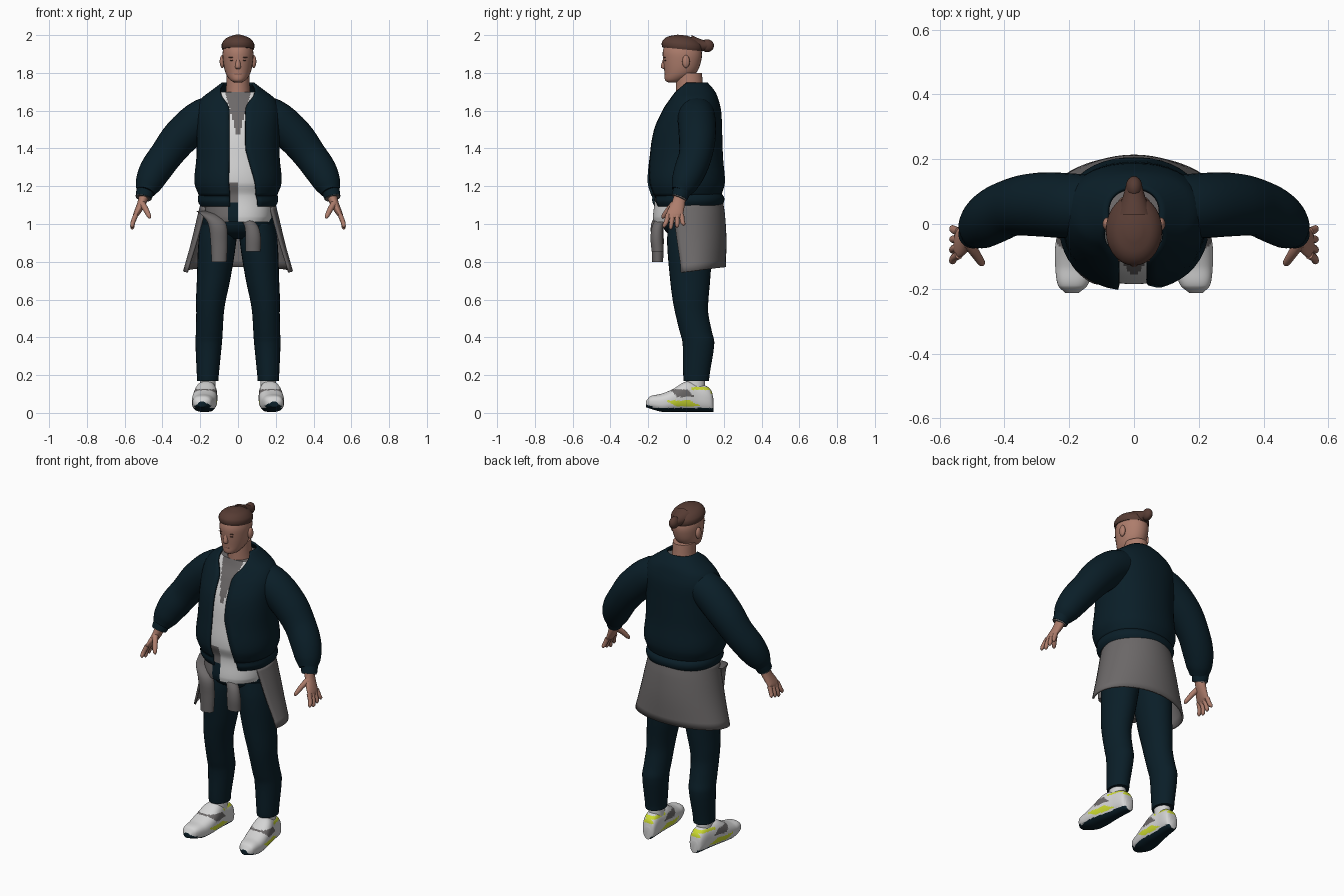
import bpy, bmesh, math
from mathutils import Vector

if "Cube" in bpy.data.objects:
    bpy.data.objects.remove(bpy.data.objects["Cube"], do_unlink=True)


def material(name, red, green, blue):
    mat = bpy.data.materials.new(name)
    mat.use_nodes = True
    mat.diffuse_color = (red, green, blue, 1)
    shader = mat.node_tree.nodes["Principled BSDF"]
    shader.inputs["Base Color"].default_value = mat.diffuse_color
    shader.inputs["Roughness"].default_value = 0.9
    return mat


NAVY = material("dark navy", .003, .013, .021)
WHITE = material("off white", .66, .66, .66)
GREY = material("warm grey", .15, .14, .14)
SKIN = material("skin", .42, .205, .15)
HAIR = material("brown hair", .095, .045, .034)
LIP = material("lip", .28, .12, .09)
LIME = material("lime yellow", .6, .7, .03)
DARK = material("dark brown", .04, .02, .015)

# Section planes: (width direction, depth direction)
ACROSS, BACK, UP = Vector((1, 0, 0)), Vector((0, 1, 0)), Vector((0, 0, 1))
LEVEL = (ACROSS, BACK)
UPRIGHT = (ACROSS, UP)
SIDES = (("left", 1), ("right", -1))


def spline(keys, steps):
    """Smooth sections between the keys, paced by the distance between centres."""
    pace = [0]
    for a, b in zip(keys, keys[1:]):
        pace.append(pace[-1] + math.dist(a[:3], b[:3]))
    points = [Vector(key) for key in keys]
    last = len(points) - 1

    def slope(i):
        low, high = max(i - 1, 0), min(i + 1, last)
        return (points[high] - points[low]) / (pace[high] - pace[low])

    for i in range(last):
        gap = pace[i + 1] - pace[i]
        for step in range(steps):
            s = step / steps
            blend = s * s * (3 - 2 * s)
            bend = slope(i) * (1 - s) - slope(i + 1) * s
            yield points[i].lerp(points[i + 1], blend) + bend * (gap * s * (1 - s))
    yield points[last]


def finish(obj):
    bpy.ops.object.select_all(action="DESELECT")
    obj.select_set(True)
    bpy.context.view_layer.objects.active = obj
    bpy.ops.object.shade_smooth_by_angle(angle=math.radians(50))


def loft(name, keys, *mats, plane=None, ratio=1, side=1, steps=4, count=28,
         power=1, paint=None, opening=None):
    """Skin over sections (x, y, z, half width[, half depth]); an opening leaves a cloth shell."""
    if len(keys[0]) == 4:
        keys = [(*key, key[3] * ratio) for key in keys]
    rings = list(spline(keys, steps))
    centres = [Vector(ring[:3]) for ring in rings]
    bm = bmesh.new()
    rows = []
    for i, (centre, ring) in enumerate(zip(centres, rings)):
        if plane:
            wide, deep = plane
        else:
            along = (centres[min(i + 1, len(rings) - 1)] - centres[max(i - 1, 0)]).normalized()
            deep = (BACK - along * BACK.dot(along)).normalized()
            wide = deep.cross(along)
        start, end = opening(centre.z) if opening else (0, 0)
        row = []
        for k in range(count + 1 if opening else count):
            angle = start + (math.tau + end - start) * k / count
            s, c = math.sin(angle), -math.cos(angle)
            p = (centre + wide * ring[3] * math.copysign(abs(s) ** power, s)
                 + deep * ring[4] * math.copysign(abs(c) ** power, c))
            row.append(bm.verts.new((p.x * side, p.y, p.z)))
        rows.append(row)
    for a, b in zip(rows, rows[1:]):
        for k in range(count):
            j = (k + 1) % len(a)
            bm.faces.new((a[k], a[j], b[j], b[k]))
    if not opening:
        bm.faces.new(rows[0])
        bm.faces.new(rows[-1])
    bmesh.ops.recalc_face_normals(bm, faces=bm.faces[:])
    mesh = bpy.data.meshes.new(name)
    for mat in mats:
        mesh.materials.append(mat)
    if paint:
        for face in bm.faces:
            face.material_index = mats.index(paint(face.calc_center_median()))
    bm.to_mesh(mesh)
    bm.free()
    obj = bpy.data.objects.new(name, mesh)
    bpy.context.collection.objects.link(obj)
    finish(obj)
    if opening:
        cloth = obj.modifiers.new("cloth", "SOLIDIFY")
        cloth.thickness, cloth.offset = .012, 0


def column(name, profile, *mats, plane=LEVEL, **options):
    """Centred loft from (height, depth, half width)."""
    loft(name, [(0, y, z, r) for z, y, r in profile], *mats, plane=plane, **options)


def blob(name, location, scale, mat):
    bpy.ops.mesh.primitive_uv_sphere_add(segments=20, ring_count=12, location=location)
    obj = bpy.context.object
    obj.name, obj.scale = name, scale
    obj.data.materials.append(mat)
    finish(obj)


# Head, face and hair
column("neck", [(1.62, .03, .075), (1.71, .02, .064), (1.8, .015, .06)], SKIN, ratio=1.15)
column("head", [(1.75, -.07, .02), (1.76, -.06, .04), (1.8, -.03, .066), (1.87, -.02, .08),
                (1.92, -.02, .08), (1.97, -.02, .06), (1.98, -.02, .03)], SKIN, ratio=1.27)
column("nose", [(1.88, -.11, .009), (1.83, -.118, .015), (1.82, -.11, .01)], SKIN)
blob("lips", (0, -.107, 1.795), (.022, .007, .007), LIP)
for label, s in SIDES:
    blob(label + "_eye", (s * .031, -.109, 1.866), (.011, .006, .004), DARK)
    blob(label + "_brow", (s * .033, -.112, 1.882), (.017, .005, .003), HAIR)
    blob(label + "_ear", (s * .083, 0, 1.86), (.014, .02, .034), SKIN)
column("hair_cap", [(1.925, -.02, .084), (1.94, -.02, .087), (1.96, -.02, .083), (1.985, -.02, .06),
                    (2, -.02, .02)], HAIR, plane=(ACROSS, BACK - UP / 10), ratio=1.25)
column("hair_tail", [(1.95, .03, .055), (1.945, .08, .036), (1.945, .12, .024)], HAIR, plane=UPRIGHT, ratio=.9)
blob("hair_bun", (0, .112, 1.944), (.026, .036, .034), HAIR)

# One torso shape (height, depth, half width, half depth) serves shirt and jacket
TORSO = [(1.15, 0, .2, .18), (1.22, 0, .225, .2), (1.35, 0, .215, .19), (1.5, .01, .215, .175),
         (1.6, .03, .215, .15), (1.66, .04, .19, .125), (1.7, .04, .14, .108), (1.745, .035, .08, .075)]


def torso(inset):
    return [(0, y, z, w - inset, d - inset) for z, y, w, d in TORSO]


def front_opening(z):
    neck = 50 * max(z - 1.6, 0) ** 2
    return .15 + neck + 1.2 * max(1.4 - z, 0), -.18 - neck


def shirt_paint(p):
    if p.z > 1.45 and abs(p.x) < (p.z - 1.45) / 3.6:
        return GREY
    if p.x < 0 and p.z < 1.22:
        return NAVY if p.x > -.05 and p.z < 1.11 else GREY
    return WHITE


loft("shirt", [(0, 0, 1.01, .17, .172), (0, 0, 1.04, .18, .175), *torso(.015)[:-1]], WHITE, GREY, NAVY,
     plane=LEVEL, steps=12, count=144, power=.9, paint=shirt_paint)
loft("jacket_body", torso(0), NAVY, plane=LEVEL, count=40, power=.9, opening=front_opening)
column("jacket_hem", [(1.095, .01, .192), (1.12, .01, .206), (1.14, .01, .206), (1.16, 0, .2)], NAVY,
       ratio=.9, count=40, power=.9, opening=front_opening)

# Arms: sleeve, cuff, palm, fingers and thumb
for label, s in SIDES:
    loft(label + "_sleeve", [(.06, .05, 1.595, .09), (.18, .055, 1.565, .1), (.3, .06, 1.465, .098),
                             (.38, .05, 1.365, .088), (.44, .02, 1.28, .084), (.475, -.01, 1.21, .07),
                             (.49, -.03, 1.17, .05)], NAVY, side=s)
    loft(label + "_cuff", [(.49, -.02, 1.18, .048), (.5, -.035, 1.14, .043)], NAVY, side=s)
    loft(label + "_cuff_trim", [(.499, -.033, 1.145, .041), (.501, -.037, 1.136, .04)], GREY, side=s)
    loft(label + "_palm", [(.495, -.03, 1.16, .027, .031), (.51, -.04, 1.11, .023, .035),
                           (.54, -.06, 1.05, .015, .044), (.55, -.06, 1.03, .008, .038)], SKIN, side=s)
    for k, name in enumerate(("index", "middle", "ring", "little")):
        y = -.095 + k * .024
        fan = -.02 + k * .01
        tip = .97 + .01 * abs(k - 1)
        loft(f"{label}_{name}_finger", [(.54, y, 1.05, .013), (.556, y + fan / 2, 1.01, .012),
                                        (.56, y + fan, tip + .01, .01), (.56, y + fan, tip, .003)],
             SKIN, side=s, count=12)
    loft(label + "_thumb", [(.51, -.06, 1.11, .018), (.49, -.09, 1.08, .015), (.47, -.12, 1.04, .011),
                            (.465, -.125, 1.03, .004)], SKIN, side=s, count=12)

# Trousers
column("trouser_hips", [(1.12, .01, .175), (1.03, .01, .188), (.96, .02, .17), (.92, .02, .08)], NAVY, ratio=.75)
for label, s in SIDES:
    loft(label + "_trouser_leg", [(.1, .02, 1, .095), (.11, .02, .9, .1), (.13, .022, .7, .088), (.143, .024, .6, .079),
                                  (.148, .03, .53, .073), (.152, .052, .43, .071), (.155, .066, .37, .07),
                                  (.16, .055, .2, .058), (.16, .055, .17, .056)],
         NAVY, plane=LEVEL, ratio=1.2, side=s)


# Overshirt tied round the waist
def drape_opening(z):
    edge = 1.25 - .6 * max(z - .8, 0)
    return edge, -edge


loft("tied_drape", [(0, .015, 1.1, .195, .174), (0, .02, 1.03, .212, .18), (0, .025, .9, .243, .183),
                    (0, .03, .75, .285, .175)], GREY,
     plane=(ACROSS, BACK + UP / 8), count=36, opening=drape_opening)
loft("right_tied_sleeve", [(-.185, -.04, 1.07, .04), (-.15, -.115, 1.05, .045), (-.11, -.15, 1, .048),
                           (-.1, -.15, .9, .045), (-.1, -.15, .8, .04)], GREY, plane=LEVEL, ratio=.72)
loft("left_tied_sleeve", [(.03, -.13, 1.04, .03), (.07, -.15, .99, .036), (.08, -.155, .93, .041),
                          (.08, -.15, .855, .04)], GREY, plane=LEVEL, ratio=.8)


# Trainers with a dark sole, lime and grey accents
def shoe_paint(p):
    toe_cap = .06 - abs(abs(p.x) - .185) / 2
    if p.z < .026 or (p.y < -.18 and p.z < toe_cap):
        return NAVY
    if .035 < p.z < .065 and -.08 < p.y + (p.z - .05) * 2 < .05:
        return LIME
    if .122 < p.z < .137 and p.y > .03 or p.z > .1 and p.y > .13:
        return LIME
    return GREY if .085 < p.z < .125 and -.06 < p.y + (p.z - .1) < .03 else WHITE


def shoe_section(y, width, height):
    toe_spring = max(-.14 - y, 0) / 3
    return .17 - y / 10, y, .006 + toe_spring + height / 2, width, height / 2


SHOE = [(-.213, .02, .03), (-.19, .045, .065), (-.13, .06, .095), (-.07, .066, .12), (0, .06, .16),
        (.06, .05, .15), (.11, .045, .135), (.135, .037, .11), (.145, .022, .07)]
for label, s in SIDES:
    loft(label + "_shoe", [shoe_section(*key) for key in SHOE], WHITE, NAVY, LIME, GREY,
         plane=UPRIGHT, side=s, steps=10, count=80, power=.8, paint=shoe_paint)
    loft(label + "_sock", [(.16, .05, .12, .042), (.16, .05, .2, .042)], WHITE, plane=LEVEL, ratio=1.2, side=s)
